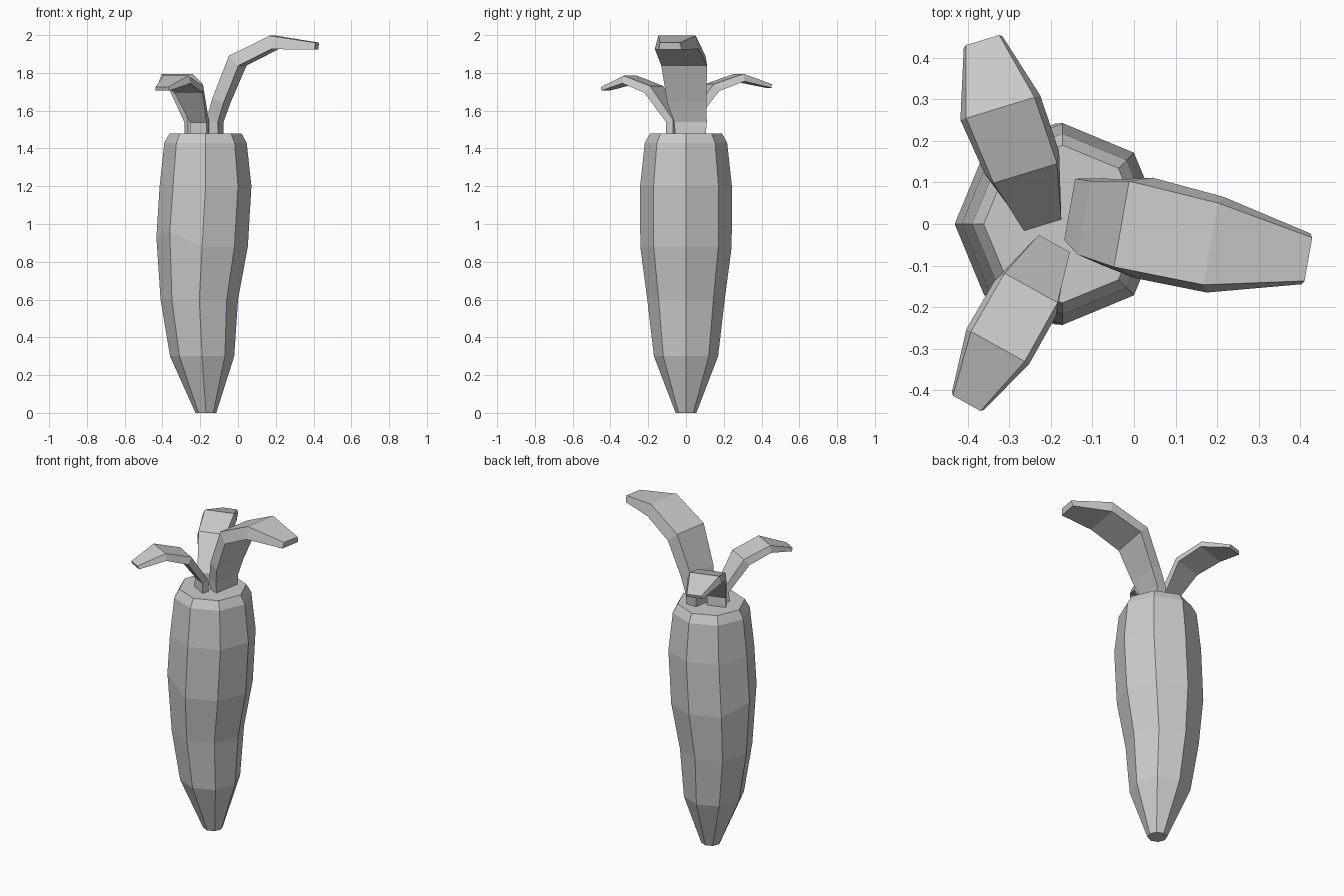
import bpy
from math import sin, cos, pi, radians
from mathutils import Vector

cube = bpy.data.objects.get("Cube")
if cube:
    bpy.data.objects.remove(cube, do_unlink=True)

grey = bpy.data.materials.new("plain_grey")
grey.use_nodes = True
colour = (0.6, 0.6, 0.6, 1)
grey.diffuse_color = colour
grey.node_tree.nodes["Principled BSDF"].inputs["Base Color"].default_value = colour


def loft(name, rings):
    """Skin a list of equal rings and cap both ends."""
    n = len(rings[0])
    verts = [v for ring in rings for v in ring]
    faces = [(r * n + i, r * n + (i + 1) % n, (r + 1) * n + (i + 1) % n, (r + 1) * n + i)
             for r in range(len(rings) - 1) for i in range(n)]
    faces.append(tuple(reversed(range(n))))
    faces.append(tuple(range(len(verts) - n, len(verts))))
    mesh = bpy.data.meshes.new(name)
    mesh.from_pydata(verts, [], faces)
    mesh.materials.append(grey)
    obj = bpy.data.objects.new(name, mesh)
    bpy.context.collection.objects.link(obj)
    return obj


# Root: eight-sided tapering body, each ring is (height, centre x, radius)
profile = [(0, -0.17, 0.055), (0.3, -0.19, 0.17), (0.6, -0.205, 0.205), (0.88, -0.19, 0.242),
           (1.2, -0.172, 0.243), (1.43, -0.172, 0.218), (1.48, -0.172, 0.19)]
rings = [[Vector((cx + r * cos(i * pi / 4), r * sin(i * pi / 4), z)) for i in range(8)]
         for z, cx, r in profile]
# Slight unevenness in the middle ring
rings[3][4].z += 0.05
rings[3][5].z += 0.08
loft("root", rings)


def leaf(name, yaw, path, flare=1.17):
    """Curved leaf; path rows are upper face centre x, y, z, half width, thickness."""
    side = Vector((-sin(radians(yaw)), cos(radians(yaw)), 0))
    pts = [Vector(p[:3]) for p in path]
    sections = []
    for i, (p, row) in enumerate(zip(pts, path)):
        steps = [(b - a).normalized() for a, b in zip(pts, pts[1:])][max(i - 1, 0):i + 1]
        along = sum(steps, Vector())
        under = side.cross(along).normalized() * row[4]
        w = side * row[3]
        sections.append([p + w, p - w, p + under - w * flare, p + under + w * flare])
    return loft(name, sections)


# Leaves
leaf("large_leaf", -10, [
    (-0.155, 0.035, 1.475, 0.07, 0.065), (-0.155, 0.035, 1.55, 0.075, 0.065),
    (-0.12, 0.015, 1.667, 0.09, 0.068), (-0.03, 0, 1.89, 0.105, 0.075),
    (0.185, -0.048, 1.997, 0.1, 0.072), (0.42, -0.085, 1.96, 0.053, 0.037)])
leaf("back_leaf", 107, [
    (-0.22, -0.003, 1.475, 0.047, 0.04), (-0.22, -0.003, 1.55, 0.047, 0.04),
    (-0.262, 0.122, 1.74, 0.08, 0.045), (-0.322, 0.28, 1.795, 0.086, 0.04),
    (-0.365, 0.443, 1.74, 0.042, 0.02)])
leaf("front_leaf", -119, [
    (-0.192, -0.047, 1.475, 0.043, 0.04), (-0.192, -0.047, 1.55, 0.043, 0.04),
    (-0.248, -0.154, 1.73, 0.073, 0.045), (-0.328, -0.295, 1.785, 0.074, 0.04),
    (-0.403, -0.432, 1.725, 0.038, 0.02)])
